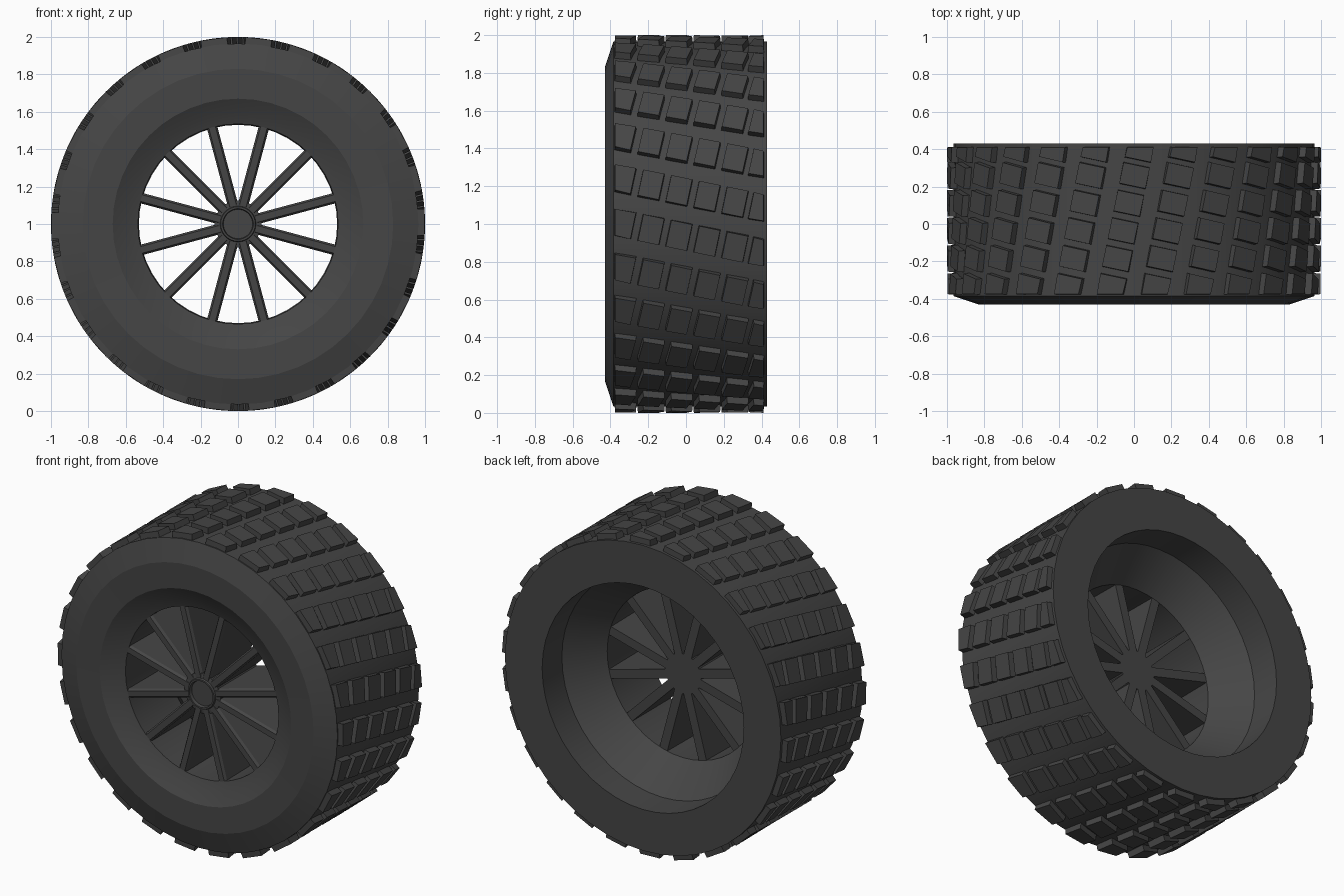
import bpy, bmesh
from math import sin, cos, pi, tau, radians

cube = bpy.data.objects.get("Cube")
if cube:
    bpy.data.objects.remove(cube)

SEGMENTS = 48
AXLE_Z = 1.0


def make_material(name, colour):
    mat = bpy.data.materials.new(name)
    mat.use_nodes = True
    mat.diffuse_color = colour
    mat.node_tree.nodes["Principled BSDF"].inputs["Base Color"].default_value = colour
    return mat


rubber = make_material("dark grey", (0.06, 0.06, 0.06, 1))


def polar(r, angle, y):
    return (r * cos(angle), y, AXLE_Z + r * sin(angle))


def finish(bm, name, smooth):
    bmesh.ops.remove_doubles(bm, verts=bm.verts, dist=1e-5)
    bmesh.ops.recalc_face_normals(bm, faces=bm.faces)
    mesh = bpy.data.meshes.new(name)
    bm.to_mesh(mesh)
    bm.free()
    mesh.materials.append(rubber)
    obj = bpy.data.objects.new(name, mesh)
    bpy.context.collection.objects.link(obj)
    if smooth:
        bpy.ops.object.select_all(action="DESELECT")
        obj.select_set(True)
        bpy.context.view_layer.objects.active = obj
        bpy.ops.object.shade_smooth_by_angle(angle=radians(15))
    return obj


def lathe(name, profile, closed):
    """Turn a (radius, y) profile around the axle."""
    bm = bmesh.new()
    verts = [bm.verts.new(polar(r, 0, y)) for r, y in profile]
    pairs = list(zip(verts, verts[1:]))
    if closed:
        pairs.append((verts[-1], verts[0]))
    edges = [bm.edges.new(p) for p in pairs]
    bmesh.ops.spin(bm, geom=verts + edges, cent=(0, 0, AXLE_Z), axis=(0, 1, 0),
                   angle=tau, steps=SEGMENTS, use_merge=False)
    return finish(bm, name, True)


def add_prism(bm, lower, upper):
    """Solid between two matching loops of points."""
    a = [bm.verts.new(p) for p in lower]
    b = [bm.verts.new(p) for p in upper]
    bm.faces.new(a)
    bm.faces.new(b)
    for i in range(len(a)):
        j = (i + 1) % len(a)
        bm.faces.new((a[i], a[j], b[j], b[i]))


# Tyre body: tread, chamfer, sidewall, dished rim, barrel and rear recess
lathe("tyre_and_rim", [
    (0.965, 0.43), (0.965, -0.385), (0.83, -0.43), (0.67, -0.425), (0.59, -0.38),
    (0.535, -0.36), (0.53, 0.03), (0.70, 0.24), (0.705, 0.43)], True)

# Hub with a shallow round recess in front
lathe("hub", [
    (0, -0.35), (0.078, -0.35), (0.082, -0.37), (0.092, -0.37), (0.096, -0.36),
    (0.125, -0.355), (0.125, 0.03), (0, 0.03)], False)

# Deep spokes with bevelled front edges
bm = bmesh.new()
section = [(-0.028, 0.03), (0.028, 0.03), (0.028, -0.345),
           (0.018, -0.36), (-0.018, -0.36), (-0.028, -0.345)]
for k in range(12):
    a = radians(15 + 30 * k)
    ends = [[(r * cos(a) - w * sin(a), y, AXLE_Z + r * sin(a) + w * cos(a))
             for w, y in section] for r in (0.08, 0.54)]
    add_prism(bm, *ends)
finish(bm, "spokes", False)

# Tread blocks: skewed rows, outer columns trimmed straight at the tyre edge
ROWS, SKEW, HALF = 26, 0.21, 0.07
columns = [(-0.375, -0.28), (-0.24, -0.13), (-0.092, 0.018),
           (0.056, 0.166), (0.204, 0.314), (0.345, 0.41)]
bm = bmesh.new()
for row in range(ROWS):
    start = tau * row / ROWS
    for i, (y0, y1) in enumerate(columns):
        loops = []
        for r, grow in ((0.95, 0.004), (1.0, 0)):
            loop = []
            for y, side, s in ((y0, -1, -1), (y1, 1, -1), (y1, 1, 1), (y0, -1, 1)):
                trimmed = (i == 0 and side < 0) or (i == len(columns) - 1 and side > 0)
                lean = 0 if trimmed else SKEW * HALF * s
                angle = start - SKEW * (y + 0.33) + s * (HALF + grow)
                loop.append(polar(r, angle, y + lean + side * grow))
            loops.append(loop)
        add_prism(bm, *loops)
finish(bm, "tread_blocks", False)
